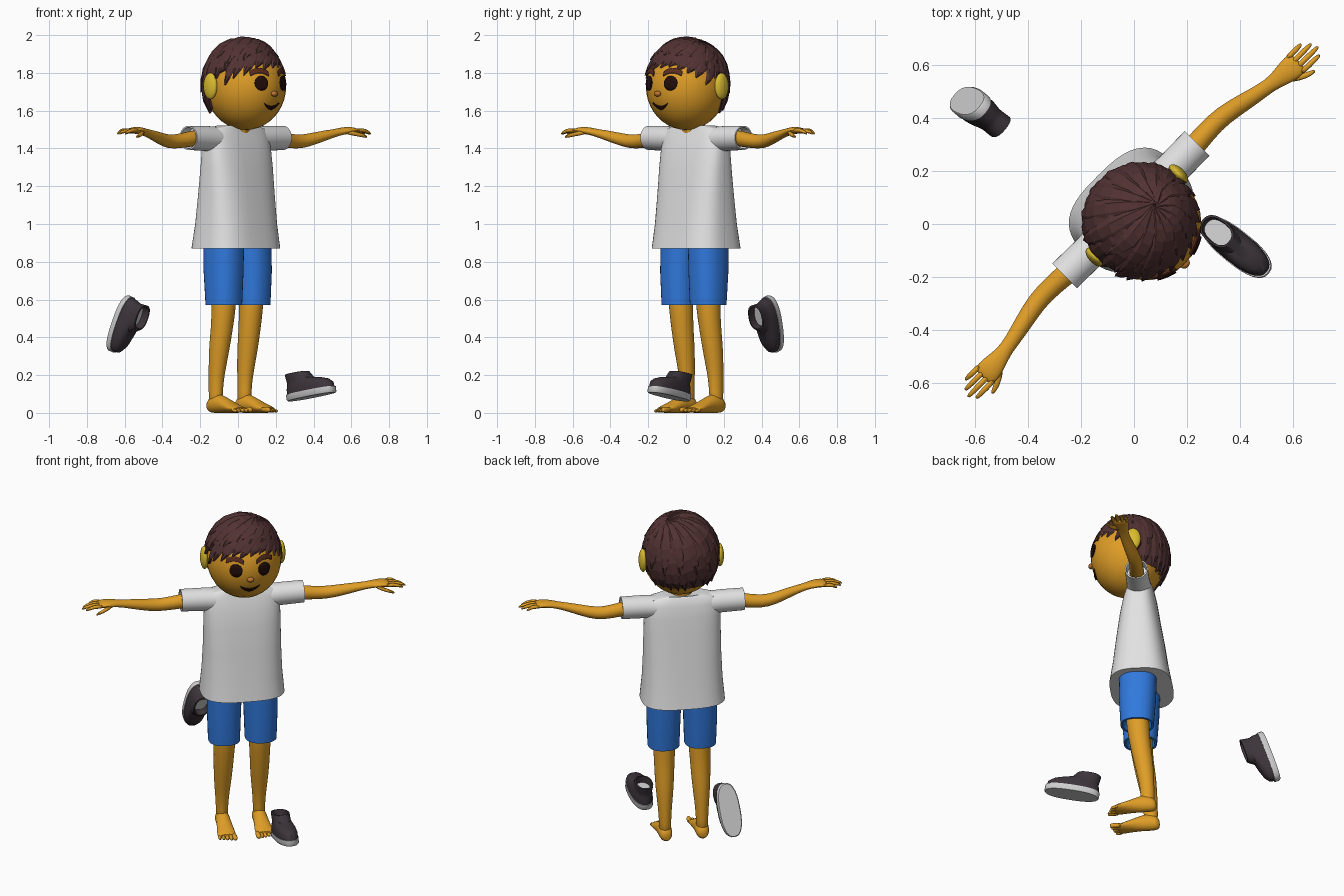
import bpy, bmesh, random
from math import sin, cos, pi, radians, sqrt, copysign
from mathutils import Matrix, Vector

random.seed(4)
if "Cube" in bpy.data.objects:
    bpy.data.objects.remove(bpy.data.objects["Cube"])


def material(name, r, g, b):
    m = bpy.data.materials.new(name)
    m.use_nodes = True
    m.diffuse_color = (r, g, b, 1)
    m.node_tree.nodes["Principled BSDF"].inputs["Base Color"].default_value = (r, g, b, 1)
    return m


skin = material("skin", .74, .34, .02)
ear_yellow = material("ear yellow", .70, .50, .03)
nose_tone = material("nose tone", .52, .18, .03)
hair_brown = material("hair brown", .085, .032, .033)
brow_brown = material("brow brown", .10, .025, .015)
eye_black = material("eye black", .015, .004, .003)
cloth_white = material("cloth white", .76, .76, .76)
shorts_blue = material("shorts blue", .03, .19, .72)
shoe_dark = material("shoe dark", .045, .034, .042)
sole_grey = material("sole grey", .62, .62, .62)

# The figure is turned an eighth of a circle
BODY = Matrix.Rotation(pi / 4, 4, 'Z') @ Matrix.Translation((.03, 0, 0))
smooth_parts = []


def finish(name, bm, mats, matrix=BODY, subsurf=0, smooth=True):
    bmesh.ops.recalc_face_normals(bm, faces=bm.faces[:])
    me = bpy.data.meshes.new(name)
    bm.to_mesh(me)
    bm.free()
    for m in mats:
        me.materials.append(m)
    ob = bpy.data.objects.new(name, me)
    bpy.context.collection.objects.link(ob)
    ob.matrix_world = matrix
    if subsurf:
        mod = ob.modifiers.new("Smooth", 'SUBSURF')
        mod.levels = mod.render_levels = subsurf
    if smooth:
        smooth_parts.append(ob)
    return ob


def loft(name, axis, stations, mats, sides=32, power=2, end_mat=0, **kw):
    """Skin rings (position, centre 1, centre 2, radius 1, radius 2) along an axis."""
    bm = bmesh.new()
    rings = []
    for t, c1, c2, r1, r2 in stations:
        ring = []
        for i in range(sides):
            a = 2 * pi * i / sides
            p = c1 + r1 * copysign(abs(cos(a)) ** (2 / power), cos(a))
            q = c2 + r2 * copysign(abs(sin(a)) ** (2 / power), sin(a))
            ring.append(bm.verts.new({'X': (t, p, q), 'Y': (p, t, q), 'Z': (p, q, t)}[axis]))
        rings.append(ring)
    for a, b in zip(rings, rings[1:]):
        for i in range(sides):
            j = (i + 1) % sides
            bm.faces.new((a[i], a[j], b[j], b[i]))
    bm.faces.new(rings[0])
    bm.faces.new(rings[-1]).material_index = end_mat
    return finish(name, bm, mats, **kw)


def ball(name, centre, size, mat):
    bm = bmesh.new()
    bmesh.ops.create_uvsphere(bm, u_segments=32, v_segments=20, radius=1,
                              matrix=Matrix.LocRotScale(Vector(centre), None, Vector(size)))
    return finish(name, bm, [mat])


# Shirt
loft("shirt_body", 'Z', [(.87, 0, .046, .24, .18), (1.0, 0, .044, .228, .158),
     (1.15, 0, .042, .222, .138), (1.3, 0, .04, .22, .115), (1.4, 0, .042, .218, .098),
     (1.47, 0, .045, .212, .08), (1.505, 0, .045, .19, .066), (1.522, 0, .04, .12, .058),
     (1.515, 0, .035, .07, .05)], [cloth_white], sides=48, power=2.9)
# Neck and head
loft("neck", 'Z', [(1.45, 0, .03, .06, .055), (1.62, 0, .0, .055, .055)], [skin])
HEAD, SIZE = Vector((0, -.028, 1.73)), Vector((.213, .215, .232))
ball("head", HEAD, SIZE, skin)
ball("nose", (0, -.243, 1.69), (.02, .016, .015), nose_tone)


def plate(name, cx, cz, w, upper, lower, mat):
    """Thin curved plate lying on the front of the head."""
    bm = bmesh.new()
    cols, rows, grid = 14, 4, []
    for i in range(cols + 1):
        t = -cos(pi * i / cols)
        col = []
        for k in range(rows + 1):
            x = cx + w * t
            z = cz - HEAD.z + lower(t) + (upper(t) - lower(t)) * k / rows
            y = -SIZE.y * sqrt(1 - (x / SIZE.x) ** 2 - (z / SIZE.z) ** 2)
            col.append(bm.verts.new(HEAD + Vector((x, y, z)) * 1.012))
        grid.append(col)
    for a, b in zip(grid, grid[1:]):
        for k in range(rows):
            bm.faces.new((a[k], b[k], b[k + 1], a[k + 1]))
    bmesh.ops.remove_doubles(bm, verts=bm.verts[:], dist=.0002)
    ob = finish(name, bm, [mat])
    mod = ob.modifiers.new("Thickness", 'SOLIDIFY')
    mod.thickness, mod.offset = .007, 0


def arc(h):
    return lambda t: h * sqrt(max(0, 1 - t * t))


# Mouth
plate("mouth", 0, 1.625, .055, lambda t: .018 * t * t, lambda t: .036 * t * t - .018, eye_black)

for s, side in ((1, "left"), (-1, "right")):
    # Face details
    plate(side + "_eye", s * .08, 1.745, .034, arc(.038), arc(-.038), eye_black)
    plate(side + "_brow", s * .083, 1.80, .046, lambda t: .024 - .018 * t * t,
          lambda t: -.002 - .016 * t * t, brow_brown)
    ball(side + "_ear", (s * .222, .015, 1.73), (.024, .046, .07), ear_yellow)
    # Sleeve, arm and hand
    loft(side + "_sleeve", 'X', [(s * .14, .045, 1.448, .07, .066), (s * .22, .045, 1.453, .066, .066),
         (s * .354, .047, 1.456, .066, .064), (s * .354, .047, 1.456, .058, .056),
         (s * .30, .047, 1.456, .056, .054)], [cloth_white])
    loft(side + "_arm", 'X', [(s * x, y, z, a, b) for x, y, z, a, b in (
         (.25, .045, 1.46, .046, .046), (.35, .047, 1.45, .042, .042), (.46, .056, 1.432, .038, .037),
         (.54, .044, 1.443, .038, .036), (.64, .02, 1.468, .032, .028), (.705, .008, 1.482, .027, .021),
         (.75, .0, 1.492, .036, .02), (.80, -.004, 1.497, .048, .019), (.835, -.004, 1.493, .046, .015),
         (.845, -.004, 1.491, .038, .01))], [skin], sides=16, subsurf=1)
    for i in range(4):
        y0, y1, tip = .033 - .025 * i, .034 - .026 * i, (.90, .927, .938, .92)[i]
        loft(f"{side}_finger_{i + 1}", 'X', [(s * .815, y0, 1.494, .012, .013),
             (s * .865, (y0 + y1) / 2, 1.498, .012, .012), (s * (tip - .02), y1, 1.487, .010, .010),
             (s * tip, y1, 1.477, .006, .006)], [skin], sides=8, subsurf=1)
    loft(side + "_thumb", 'X', [(s * .755, -.015, 1.488, .016, .014), (s * .80, -.05, 1.478, .015, .013),
         (s * .84, -.068, 1.468, .012, .011), (s * .865, -.073, 1.46, .006, .006)],
         [skin], sides=8, subsurf=1)
    # Shorts and leg
    loft(side + "_shorts_leg", 'Z', [(.62, s * .106, .03, .072, .075), (.57, s * .106, .03, .078, .082),
         (.57, s * .106, .03, .09, .095), (.75, s * .106, .032, .096, .106),
         (.98, s * .10, .036, .1, .108)], [shorts_blue], power=2.3)
    loft(side + "_leg", 'Z', [(.68, s * .102, .03, .068, .07), (.56, s * .102, .034, .064, .066),
         (.45, s * .104, .046, .058, .06), (.33, s * .106, .066, .054, .057),
         (.2, s * .107, .084, .04, .044), (.11, s * .107, .09, .034, .04),
         (.04, s * .107, .09, .036, .042)], [skin], sides=20, subsurf=1)
    # Foot and toes
    loft(side + "_foot", 'Y', [(.142, s * .106, .035, .02, .022), (.125, s * .106, .042, .038, .042),
         (.08, s * .107, .052, .042, .054), (.03, s * .107, .045, .042, .046),
         (-.03, s * .108, .03, .05, .031), (-.075, s * .11, .02, .055, .021),
         (-.1, s * .11, .016, .05, .014)], [skin], sides=16, subsurf=1)
    for i in range(5):
        x, r = s * (.068 + .021 * i), (.016, .012, .012, .011, .01)[i]
        tip = -.142 + .007 * i
        loft(f"{side}_toe_{i + 1}", 'Y', [(-.07, x, .018, r, r), (tip + .018, x, r + .001, r, r),
             (tip + .004, x, r, r * .8, r * .8), (tip, x, r, r * .4, r * .4)],
             [skin], sides=8, subsurf=1)

# Shoes, modelled with the toe towards -y and then placed


def shoe(name, centre, toe, up):
    y = -Vector(toe).normalized()
    z = Vector(up)
    z = (z - y * z.dot(y)).normalized()
    m = Matrix((y.cross(z), y, z)).transposed().to_4x4()
    m.translation = centre
    loft(name + "_sole", 'Z', [(0, 0, 0, .058, .152), (.006, 0, 0, .063, .157),
         (.034, 0, 0, .063, .157)], [sole_grey], power=2.5, matrix=m)
    loft(name + "_upper", 'Z', [(.03, 0, 0, .06, .152), (.06, 0, .002, .06, .148),
         (.08, 0, .012, .056, .132), (.094, 0, .034, .051, .108), (.105, 0, .062, .049, .082),
         (.14, 0, .078, .05, .07), (.142, 0, .078, .042, .061), (.10, 0, .076, .04, .057)],
         [shoe_dark, sole_grey], power=2.4, end_mat=1, matrix=m)


shoe("standing_shoe", (.39, -.09, .085), (.77, -.62, .16), (0, 0, 1))
shoe("hanging_shoe", (-.632, .466, .477), (-.32, .14, -.94), (.7, -.6, -.33))

# Hair: a scalp cap with pointed locks fanning from the crown
HC, HR = Vector((-.005, -.018, 1.735)), Vector((.221, .222, .24))


def direction(az, el):
    a, e = radians(az), radians(el)
    return Vector((cos(a) * cos(e), sin(a) * cos(e), sin(e)))


def hairline(az):
    f = -sin(radians(az))
    if f < -.1:
        return 12 - 45 * min(1, (-.1 - f) / .3)
    return 12 + 24 * (f + .1) / 1.1


bm = bmesh.new()
cap = []
for az in range(0, 360, 6):
    low = hairline(az)
    cap.append([bm.verts.new(HC + HR * direction(az, 89 + (low - 89) * k / 10)) for k in range(11)]
               + [bm.verts.new(HC + HR * .9 * direction(az, low))])
for a, b in zip(cap, cap[1:] + cap[:1]):
    for k in range(11):
        bm.faces.new((a[k], b[k], b[k + 1], a[k + 1]))
bm.faces.new([c[0] for c in cap])
finish("hair_cap", bm, [hair_brown])

CROWN = Vector((.36, .05, .93)).normalized()
bm = bmesh.new()


def lock(az, el, width, lift, start=.06):
    end = direction(az, el)
    swirl = CROWN.cross(end).normalized()
    steps, rings = 7, []
    for k in range(steps + 1):
        t = k / steps
        d = CROWN.slerp(end, start + (1 - start) * t)
        d = (d + swirl * .13 * sin(pi * t)).normalized()
        w = width * (.45 + .75 * sin(pi * min(t * .8, .5))) * (1 - t ** 4) + .002
        h = lift * (.35 + .65 * sin(pi * min(.85, .15 + t)))
        offsets = ((-w, .0), (-w * .3, h), (w * .5, h * .8), (w, .0), (0, -.012))
        side = swirl - d * swirl.dot(d)
        rings.append([bm.verts.new(HC + HR * d + side.normalized() * o + d * r) for o, r in offsets])
    for a, b in zip(rings, rings[1:]):
        for i in range(5):
            j = (i + 1) % 5
            bm.faces.new((a[i], a[j], b[j], b[i]))
    bm.faces.new(rings[0])
    bm.faces.new(rings[-1])


# Long locks follow the hairline, shorter ones overlap them higher up
for az in range(0, 360, 15):
    front = -sin(radians(az))
    drop = 15 if front > .3 else 3
    lock(az + random.uniform(-3, 3), hairline(az) - drop + random.uniform(-3, 4), .038, .012)
for az in range(8, 360, 24):
    el = hairline(az) + (6 if sin(radians(az)) < 0 else 26)
    lock(az, el + random.uniform(-5, 5), .042, .019, .02)
for s in (1, -1):
    lock(-90 + s * 72, 0, .026, .01, .3)
finish("hair_locks", bm, [hair_brown], smooth=False)

bpy.ops.object.select_all(action='DESELECT')
for ob in smooth_parts:
    ob.select_set(True)
bpy.context.view_layer.objects.active = smooth_parts[0]
bpy.ops.object.shade_smooth_by_angle(angle=radians(40))
